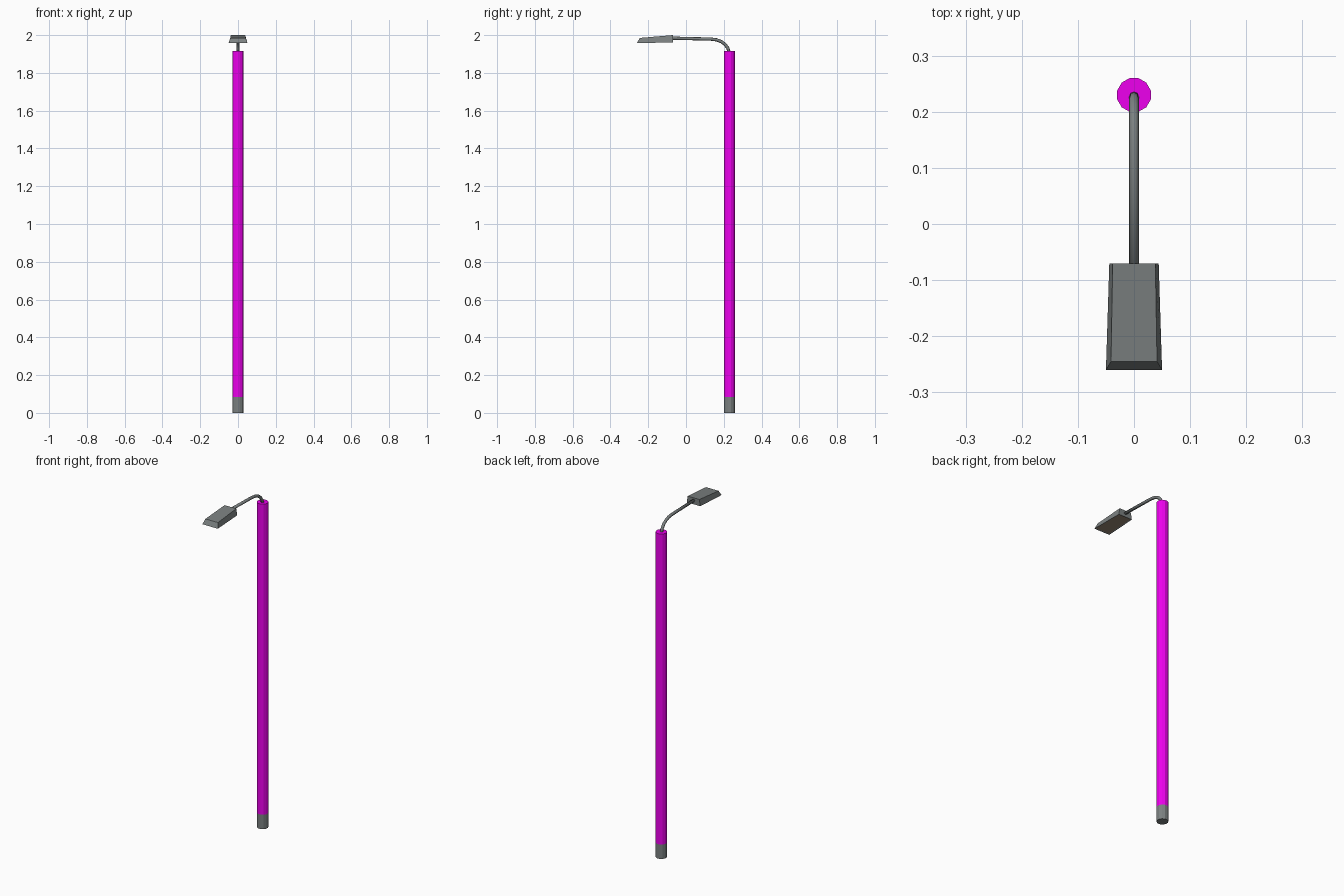
import bpy, bmesh, math
from mathutils import Vector

if "Cube" in bpy.data.objects:
    bpy.data.objects.remove(bpy.data.objects["Cube"])


def material(name, color):
    m = bpy.data.materials.new(name)
    m.diffuse_color = color
    m.use_nodes = True
    m.node_tree.nodes["Principled BSDF"].inputs["Base Color"].default_value = m.diffuse_color
    return m


def make_object(name, bm, mats=()):
    bmesh.ops.recalc_face_normals(bm, faces=bm.faces)
    me = bpy.data.meshes.new(name)
    bm.to_mesh(me)
    bm.free()
    for m in mats:
        me.materials.append(m)
    ob = bpy.data.objects.new(name, me)
    bpy.context.collection.objects.link(ob)
    return ob


def loft(bm, rings):
    """Skin a list of closed rings and cap both ends."""
    vs = [[bm.verts.new(p) for p in r] for r in rings]
    n = len(vs[0])
    for a, b in zip(vs, vs[1:]):
        for i in range(n):
            bm.faces.new((a[i], a[(i + 1) % n], b[(i + 1) % n], b[i]))
    return bm.faces.new(vs[0]), bm.faces.new(vs[-1])


grey = material("grey_metal", (0.2, 0.22, 0.22, 1))
magenta = material("magenta_paint", (0.85, 0.0, 0.85, 1))
lens_mat = material("warm_lens", (0.30, 0.23, 0.17, 1))

POLE_Y, POLE_R, SIDES = 0.23, 0.031, 12

# Pole: grey foot below, magenta shaft above
bm = bmesh.new()
angles = [math.tau * (i + 0.5) / SIDES for i in range(SIDES)]
loft(bm, [[(POLE_R * math.cos(a), POLE_Y + POLE_R * math.sin(a), z) for a in angles]
          for z in (0, 0.085, 1.915)])
for f in bm.faces:
    f.material_index = int(f.calc_center_median().z > 0.085)
make_object("pole", bm, (grey, magenta))

# Arm: octagonal tube that bends from the pole top to the lamp
path = [(0.23, 1.905), (0.222, 1.93), (0.208, 1.95), (0.188, 1.965),
        (0.162, 1.975), (0.13, 1.979), (-0.08, 1.984)]
pts = [Vector((0, y, z)) for y, z in path]
bm = bmesh.new()
rings = []
for i, p in enumerate(pts):
    t = (pts[min(i + 1, len(pts) - 1)] - pts[max(i - 1, 0)]).normalized()
    side = Vector((1, 0, 0))
    up = side.cross(t)
    rings.append([p + 0.0085 * (math.cos(a) * side + math.sin(a) * up)
                  for a in (math.tau * k / 8 for k in range(8))])
loft(bm, rings)
arm = make_object("arm", bm, (grey,))
arm.data.shade_smooth()

# Lamp head: tapered housing with an inset lens underneath
bm = bmesh.new()
bottom = [(-0.050, -0.26, 1.957), (0.050, -0.26, 1.957),
          (0.044, -0.07, 1.962), (-0.044, -0.07, 1.962)]
top = [(-0.041, -0.245, 1.985), (0.041, -0.245, 1.985),
       (0.038, -0.07, 2.0), (-0.038, -0.07, 2.0)]
lens, _ = loft(bm, [bottom, top])
bmesh.ops.recalc_face_normals(bm, faces=bm.faces)
bmesh.ops.inset_region(bm, faces=[lens], thickness=0.008, depth=-0.002)
lens.material_index = 1
make_object("lamp_head", bm, (grey, lens_mat))
